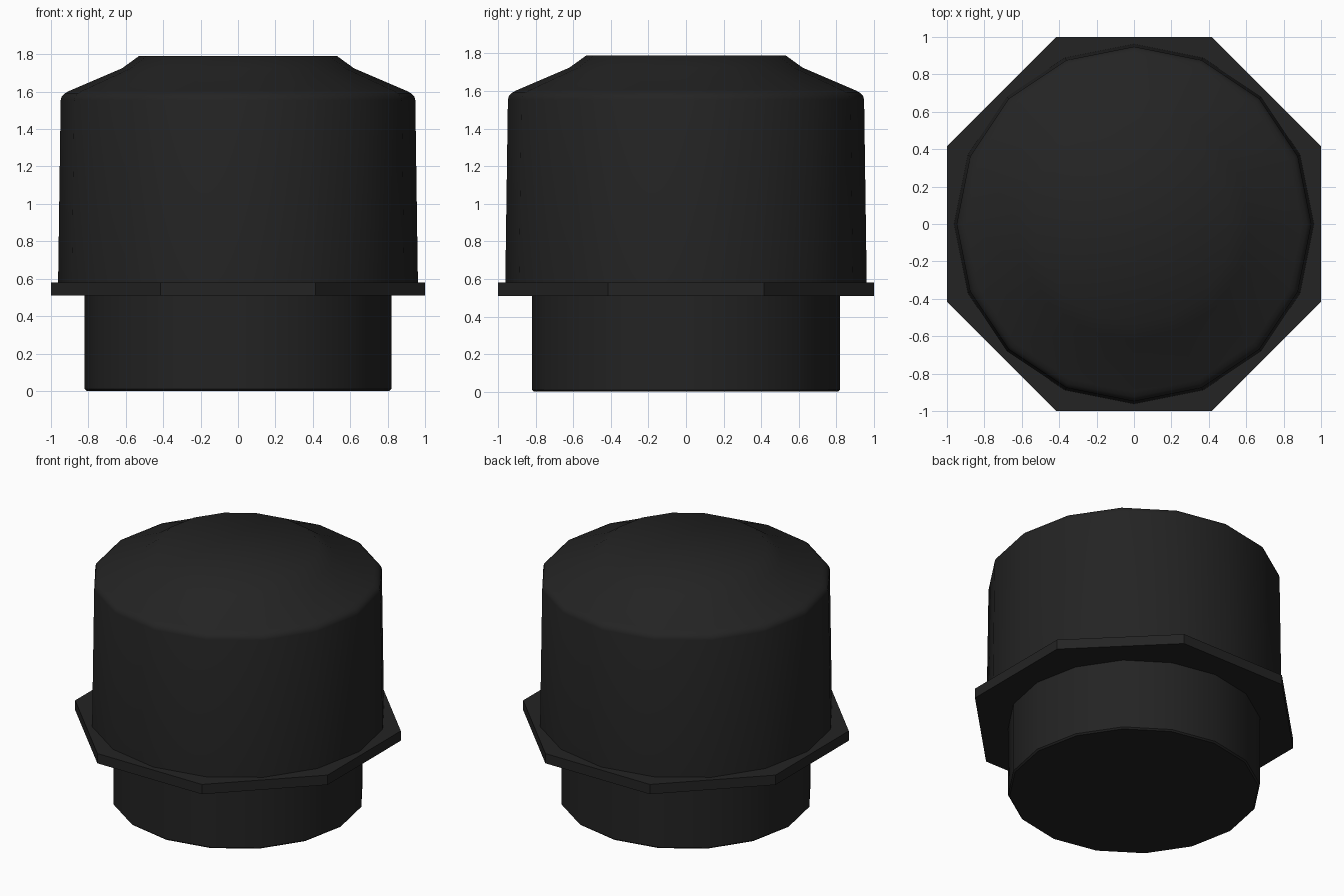
import bpy, bmesh
from math import cos, sin, pi, radians

cube = bpy.data.objects.get("Cube")
if cube:
    bpy.data.objects.remove(cube, do_unlink=True)

black = bpy.data.materials.new("black_plastic")
black.use_nodes = True
colour = (0.017, 0.017, 0.017, 1)
black.diffuse_color = colour
black.node_tree.nodes["Principled BSDF"].inputs["Base Color"].default_value = colour


def turned(name, profile, sides, offset=0.0, smooth=True):
    """Closed solid from rings of (radius, height), capped at both ends."""
    bm = bmesh.new()
    rings = []
    for r, z in profile:
        angles = [offset + 2 * pi * i / sides for i in range(sides)]
        rings.append([bm.verts.new((r * cos(a), r * sin(a), z)) for a in angles])
    for low, high in zip(rings, rings[1:]):
        for i in range(sides):
            j = (i + 1) % sides
            bm.faces.new((low[i], low[j], high[j], high[i]))
    bm.faces.new(rings[0][::-1])
    bm.faces.new(rings[-1])
    mesh = bpy.data.meshes.new(name)
    bm.to_mesh(mesh)
    bm.free()
    mesh.materials.append(black)
    obj = bpy.data.objects.new(name, mesh)
    bpy.context.collection.objects.link(obj)
    if smooth:
        bpy.ops.object.select_all(action="DESELECT")
        obj.select_set(True)
        bpy.context.view_layer.objects.active = obj
        bpy.ops.object.shade_smooth_by_angle(angle=radians(40))
    return obj


# Lower neck with a tiny chamfer at the foot
turned("neck", [(0.81, 0), (0.82, 0.01), (0.82, 0.52)], 16)

# Octagonal flange, flat sides facing the axes
turned("flange", [(1 / cos(pi / 8), 0.51), (1 / cos(pi / 8), 0.58)], 8, pi / 8, False)

# Slightly tapered cap with rounded shoulder and sloping crown
turned("cap", [(0.962, 0.57), (0.948, 1.555), (0.942, 1.575), (0.925, 1.592),
               (0.90, 1.605), (0.62, 1.725), (0.53, 1.79)], 16)
